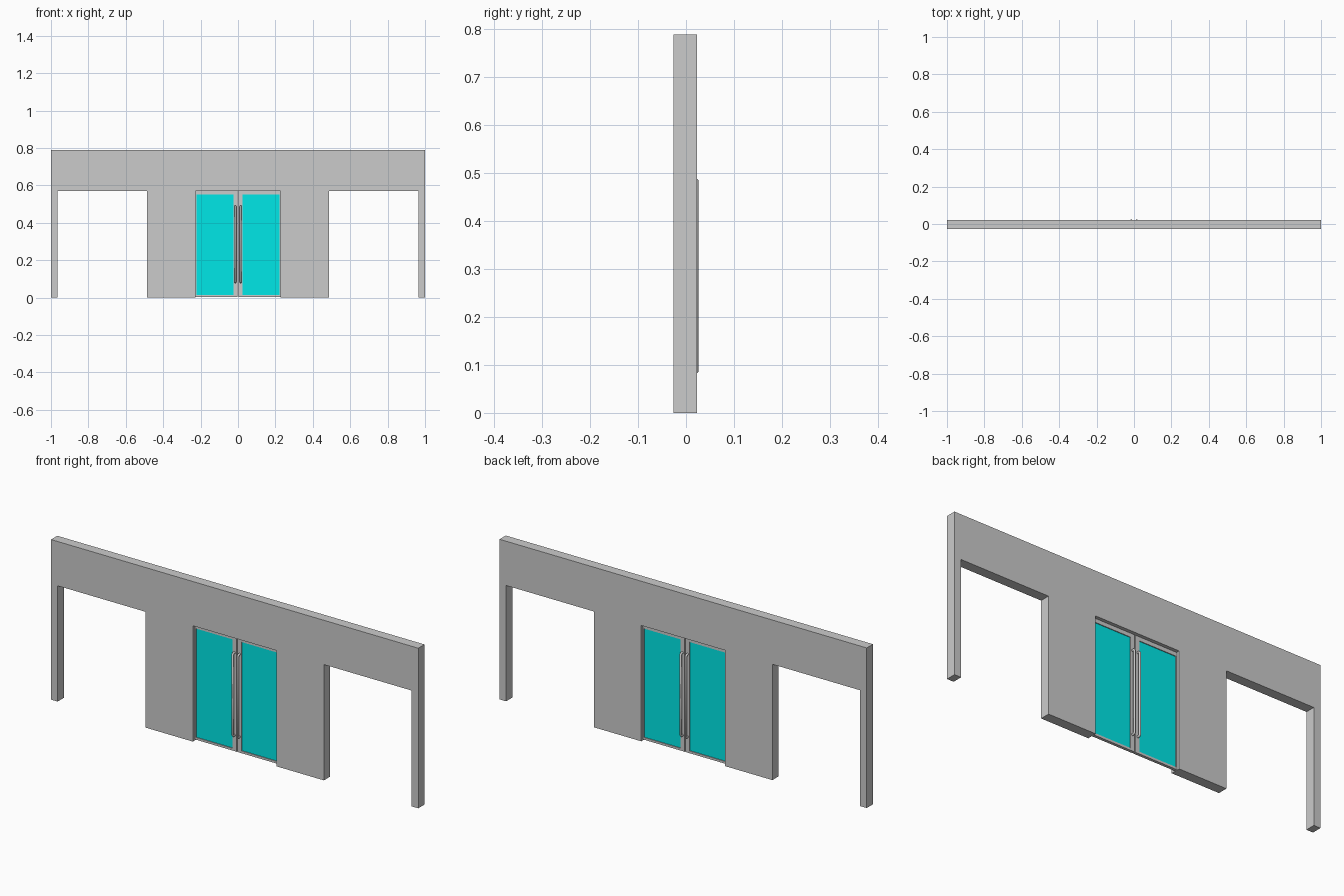
import bpy, bmesh
from mathutils import Vector

if "Cube" in bpy.data.objects:
    bpy.data.objects.remove(bpy.data.objects["Cube"])

WALL_FRONT, WALL_BACK = -0.026, 0.0225
WALL_TOP, HEAD = 0.788, 0.57
DOOR_X, GAP = 0.228, 0.002

glass_mat = bpy.data.materials.new("teal_glass")
glass_mat.diffuse_color = (0.0, 0.8, 0.8, 1)
glass_mat.use_nodes = True
glass_mat.node_tree.nodes["Principled BSDF"].inputs["Base Color"].default_value = glass_mat.diffuse_color


def finish(name, bm, mat=None):
    bmesh.ops.recalc_face_normals(bm, faces=bm.faces)
    mesh = bpy.data.meshes.new(name)
    bm.to_mesh(mesh)
    bm.free()
    obj = bpy.data.objects.new(name, mesh)
    bpy.context.collection.objects.link(obj)
    if mat:
        mesh.materials.append(mat)
    return obj


def add_box(bm, x0, x1, y0, y1, z0, z1):
    verts = bmesh.ops.create_cube(bm, size=1)["verts"]
    bmesh.ops.scale(bm, verts=verts, vec=(abs(x1 - x0), y1 - y0, z1 - z0))
    bmesh.ops.translate(bm, verts=verts,
                        vec=((x0 + x1) / 2, (y0 + y1) / 2, (z0 + z1) / 2))


# Wall: one outline with the doorway and two side openings, extruded in depth
half = [(DOOR_X, HEAD), (DOOR_X, 0), (0.486, 0), (0.486, HEAD),
        (0.964, HEAD), (0.964, 0), (1, 0), (1, WALL_TOP)]
outline = half + [(-x, z) for x, z in reversed(half)]
bm = bmesh.new()
face = bm.faces.new([bm.verts.new((x, WALL_FRONT, z)) for x, z in outline])
ext = bmesh.ops.extrude_face_region(bm, geom=[face])["geom"]
bmesh.ops.translate(bm, vec=(0, WALL_BACK - WALL_FRONT, 0),
                    verts=[v for v in ext if isinstance(v, bmesh.types.BMVert)])
finish("wall", bm)


# Pull handle: round tube bent back to the door at both ends
def pull_handle(name, x, side):
    path = [(0.006, 0.082), (0.016, 0.082), (0.0205, 0.087),
            (0.0205, 0.483), (0.016, 0.488), (0.006, 0.488)]
    curve = bpy.data.curves.new(name, "CURVE")
    curve.dimensions = "3D"
    curve.bevel_depth = 0.0055
    curve.bevel_resolution = 2
    curve.use_fill_caps = True
    spline = curve.splines.new("POLY")
    spline.points.add(len(path) - 1)
    for point, (y, z) in zip(spline.points, path):
        point.co = (x, side * y, z, 1)
    obj = bpy.data.objects.new(name, curve)
    bpy.context.collection.objects.link(obj)


# Two mirrored door leaves: frame, glass pane and a handle on each face
for s, label in ((-1, "left"), (1, "right")):
    bm = bmesh.new()
    inner, outer = 0.024, 0.223
    for x0, x1, z0, z1 in ((GAP, inner, 0.003, HEAD - 0.001),
                           (outer, DOOR_X, 0.003, HEAD - 0.001),
                           (inner, outer, 0.55, HEAD - 0.001),
                           (inner, outer, 0.003, 0.014)):
        add_box(bm, s * x0, s * x1, -0.007, 0.007, z0, z1)
    finish(label + "_door_frame", bm)

    bm = bmesh.new()
    add_box(bm, s * inner, s * outer, -0.003, 0.003, 0.014, 0.55)
    finish(label + "_door_glass", bm, glass_mat)

    for side, face_name in ((-1, "front"), (1, "back")):
        pull_handle(f"{label}_{face_name}_handle", s * 0.0145, side)
